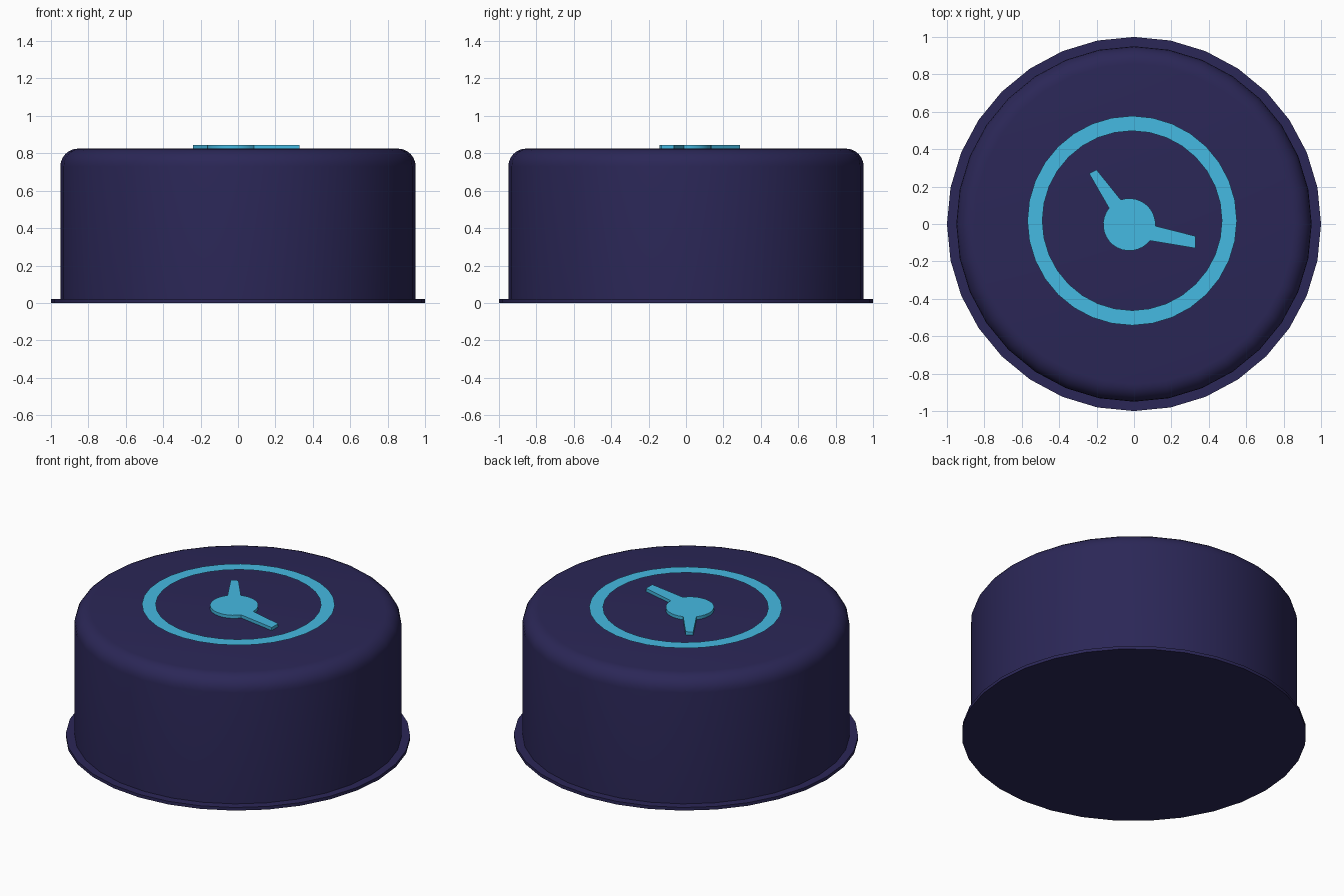
import bpy, bmesh
from math import sin, cos, pi, radians

if "Cube" in bpy.data.objects:
    bpy.data.objects.remove(bpy.data.objects["Cube"])

SIDES = 32


def material(name, color):
    m = bpy.data.materials.new(name)
    m.diffuse_color = (*color, 1)
    m.use_nodes = True
    m.node_tree.nodes["Principled BSDF"].inputs["Base Color"].default_value = m.diffuse_color
    return m


navy = material("navy", (0.024, 0.02, 0.095))
cyan = material("cyan", (0.06, 0.49, 0.76))


def finish(name, bm, mat, angle=35):
    bmesh.ops.recalc_face_normals(bm, faces=bm.faces[:])
    mesh = bpy.data.meshes.new(name)
    bm.to_mesh(mesh)
    bm.free()
    mesh.materials.append(mat)
    ob = bpy.data.objects.new(name, mesh)
    bpy.context.collection.objects.link(ob)
    bpy.ops.object.select_all(action='DESELECT')
    ob.select_set(True)
    bpy.context.view_layer.objects.active = ob
    bpy.ops.object.shade_smooth_by_angle(angle=radians(angle))
    return ob


def lathe(name, profile, mat, center=(0, 0), cap=True):
    bm = bmesh.new()
    rings = [[bm.verts.new((center[0] + r * cos(2 * pi * i / SIDES),
                            center[1] + r * sin(2 * pi * i / SIDES), z))
              for i in range(SIDES)] for r, z in profile]
    for a, b in zip(rings, rings[1:]):
        for i in range(SIDES):
            j = (i + 1) % SIDES
            bm.faces.new((a[i], a[j], b[j], b[i]))
    if cap:
        bm.faces.new(rings[0])
        bm.faces.new(rings[-1])
    return finish(name, bm, mat)


# Button body: thin base flange, straight wall, rounded top edge
fillet = [(0.855 + 0.095 * cos(pi / 2 * k / 6), 0.73 + 0.095 * sin(pi / 2 * k / 6))
          for k in range(7)]
lathe("body", [(1, 0), (1, 0.02), (0.95, 0.02)] + fillet, navy)

# Flat dial ring just above the top
ring = lathe("dial_ring", [(0.48, 0.845), (0.56, 0.845)], cyan, (-0.01, 0.018), cap=False)
if ring.data.polygons[0].normal.z < 0:
    ring.data.flip_normals()


# Clock hands: one outline made of a round hub and two tapered hands
def arc(start, end, n):
    angles = [radians(start + (end - start) * i / n) for i in range(n + 1)]
    return [(-0.025 + 0.14 * cos(a), 0.14 * sin(a) - 0.003) for a in angles]


outline = (arc(-3, 109, 10) + [(-0.2, 0.29), (-0.24, 0.27)]
           + arc(141, 322, 16) + [(0.33, -0.13), (0.33, -0.065)])
bm = bmesh.new()
face = bm.faces.new([bm.verts.new((x, y, 0.82)) for x, y in outline])
top = bmesh.ops.extrude_face_region(bm, geom=[face], use_keep_orig=True)
bmesh.ops.translate(bm, vec=(0, 0, 0.025),
                    verts=[v for v in top["geom"] if isinstance(v, bmesh.types.BMVert)])
finish("clock_hands", bm, cyan)
